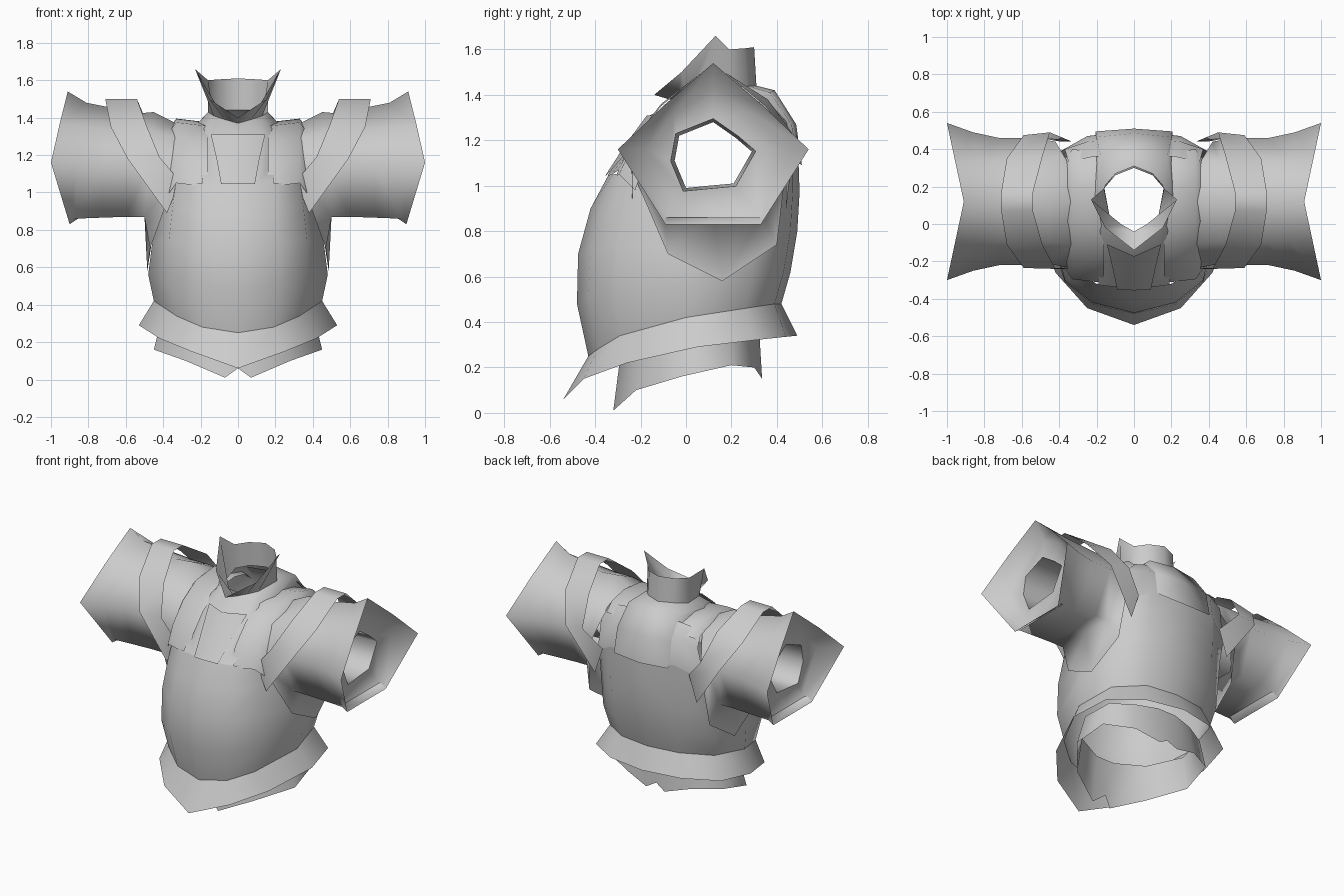
import bpy, bmesh

if "Cube" in bpy.data.objects:
    bpy.data.objects.remove(bpy.data.objects["Cube"], do_unlink=True)

steel = bpy.data.materials.new("plain steel grey")
steel.use_nodes = True
GREY = (0.6, 0.6, 0.6, 1)
steel.diffuse_color = GREY
steel.node_tree.nodes["Principled BSDF"].inputs["Base Color"].default_value = GREY


def shell(name, rows, closed=False):
    """Skin rows of points into a smooth open sheet, mirrored left to right."""
    bm = bmesh.new()
    grid = [[bm.verts.new(p) for p in row] for row in rows]
    n = len(rows[0])
    for a, b in zip(grid, grid[1:]):
        for i in range(n if closed else n - 1):
            j = (i + 1) % n
            bm.faces.new((a[i], a[j], b[j], b[i])).smooth = True
    mesh = bpy.data.meshes.new(name)
    bm.to_mesh(mesh)
    bm.free()
    mesh.materials.append(steel)
    ob = bpy.data.objects.new(name, mesh)
    bpy.context.collection.objects.link(ob)
    mirror = ob.modifiers.new("Mirror", 'MIRROR')
    mirror.use_clip = True
    return ob


# Breastplate and back, rows run from front centre round the left side to back centre
hem = [(0, -.43, .25), (.19, -.39, .28), (.33, -.29, .34), (.45, 0, .42),
       (.40, .26, .46), (.22, .39, .48), (0, .42, .48)]
chest = [
    hem,
    [(0, -.48, .48), (.22, -.43, .5), (.37, -.31, .52), (.48, .03, .56),
     (.43, .29, .6), (.24, .43, .62), (0, .46, .62)],
    [(0, -.475, .7), (.22, -.42, .72), (.37, -.3, .74), (.46, .05, .72),
     (.43, .31, .77), (.25, .46, .8), (0, .49, .8)],
    [(0, -.42, .9), (.2, -.38, .9), (.35, -.27, .92), (.44, .1, .82),
     (.42, .34, .92), (.25, .47, .97), (0, .5, .97)],
    [(0, -.34, 1.05), (.2, -.32, 1.05), (.33, -.24, 1.06), (.43, .12, .9),
     (.41, .38, 1.02), (.25, .47, 1.12), (0, .495, 1.12)],
]
shell("chest_shell", chest)

# Upper back between the shoulders
shell("upper_back", [
    [(.41, .38, 1.02), (.25, .47, 1.12), (0, .495, 1.12)],
    [(.37, .40, 1.25), (.25, .44, 1.28), (0, .465, 1.29)],
    [(.35, .33, 1.34), (.22, .36, 1.37), (0, .37, 1.39)],
])

# Straps over the shoulders, with an outer lip tucked under the sleeve
strap = [(-.305, 1.05), (-.25, 1.17), (-.14, 1.29), (0, 1.375),
         (.2, 1.395), (.33, 1.365), (.39, 1.31)]
shell("shoulder_strap", [[(.38, .1 + (y - .1) * .8, z - .07) for y, z in strap],
                         [(.33, y + .01, z) for y, z in strap],
                         [(.16, y - .01, z - .02) for y, z in strap]])

# Flared belt band
shell("belt_band", [
    [(0, -.54, .06), (.25, -.45, .15), (.42, -.26, .22), (.53, .05, .29),
     (.48, .3, .32), (.27, .44, .335), (0, .49, .34)],
    hem,
])

# Lower skirt, notched at front and back centre
shell("lower_skirt", [
    [(0, -.28, .06), (.07, -.32, .01), (.28, -.22, .10), (.45, -.02, .16),
     (.42, .2, .21), (.24, .3, .2), (.07, .335, .15), (0, .325, .19)],
    [(0, -.28, .32), (.07, -.28, .32), (.26, -.19, .33), (.40, 0, .36),
     (.37, .2, .38), (.22, .28, .39), (.07, .32, .4), (0, .32, .4)],
])

# Neck guard, with a long flap down the front and back
neck = [(0, -.04, 1.37), (.07, 0, 1.39), (.13, .04, 1.41), (.16, .2, 1.43),
        (.1, .27, 1.44), (0, .31, 1.44)]
shell("neck_guard", [
    [(0, -.345, 1.045), (.1, -.337, 1.045), (.19, -.325, 1.05), (.225, .1, 1.33),
     (.205, .495, 1.1), (0, .51, 1.09)],
    [(0, -.255, 1.18), (.115, -.22, 1.18), (.2, -.2, 1.18), (.225, .1, 1.35),
     (.2, .465, 1.27), (0, .485, 1.27)],
    [(0, -.16, 1.31), (.13, -.1, 1.31), (.205, -.07, 1.31), (.215, .1, 1.37),
     (.18, .37, 1.41), (0, .39, 1.42)],
    neck,
])
shell("throat_plate", [
    [(0, -.355, 1.045), (.09, -.35, 1.045)],
    [(0, -.268, 1.18), (.115, -.232, 1.18)],
    [(0, -.172, 1.31), (.145, -.108, 1.31)],
])

# Collar with a low front and swept side points
shell("collar", [
    neck,
    [(0, -.14, 1.40), (.155, -.02, 1.5), (.23, .13, 1.66), (.16, .19, 1.6),
     (.1, .26, 1.605), (0, .3, 1.61)],
])


def ring(xt, xm, xb, top, half, low, low_half, diag):
    """Sleeve section: top, front, bottom, back around y = .12."""
    c, mid = .12, 1.16
    dy, dz = diag
    xd = (xt + xm) / 2
    return [(xt, c, top), (xd, c - dy, dz), (xm, c - half, mid), (xb, c - low_half, low),
            (xb, c, low), (xb, c + low_half, low), (xm, c + half, mid), (xd, c + dy, dz)]


# Sleeve: wide shoulder flap, barrel and flared cuff
cuff_edge = ring(.91, 1.0, .9, 1.54, .42, .83, .21, (.21, 1.36))
shell("sleeve", [
    [(.33, .12, 1.37), (.33, -.11, 1.29), (.34, -.235, 1.06), (.47, -.08, .7),
     (.485, .16, .58), (.46, .4, .74), (.42, .44, 1.1), (.36, .34, 1.32)],
    ring(.45, .47, .5, 1.43, .33, .87, .22, (.21, 1.33)),
    ring(.56, .58, .6, 1.42, .34, .87, .22, (.21, 1.33)),
    ring(.71, .72, .74, 1.46, .34, .865, .22, (.21, 1.34)),
    ring(.81, .86, .87, 1.48, .37, .86, .22, (.21, 1.35)),
    cuff_edge,
], closed=True)

# Cuff lining, drawn in steeply to a small arm opening
hole = [(.12, 1.28), (-.03, 1.22), (-.05, 1.11), (0, .99),
        (.1, 1.0), (.21, 1.01), (.29, 1.15), (.22, 1.21)]
opening = [(.85, .12 + (y - .12) * 1.1, 1.13 + (z - 1.13) * 1.1) for y, z in hole]
shell("cuff_lining", [
    cuff_edge,
    ring(.84, .87, .84, 1.42, .30, .87, .2, (.17, 1.32)),
    opening,
], closed=True)
shell("arm_tube", [opening, [(.5, y, z) for y, z in hole]], closed=True)

# Raised strip slanting over each sleeve
shell("shoulder_band", [
    [(.38, -.235, .89), (.59, -.235, 1.18), (.68, -.11, 1.35), (.71, .07, 1.5), (.71, .17, 1.5),
     (.68, .35, 1.35), (.59, .475, 1.18), (.39, .44, .89)],
    [(.31, -.24, 1.06), (.42, -.24, 1.19), (.49, -.11, 1.36), (.54, .07, 1.5), (.54, .17, 1.5),
     (.49, .36, 1.38), (.45, .49, 1.2), (.33, .44, 1.07)],
])
